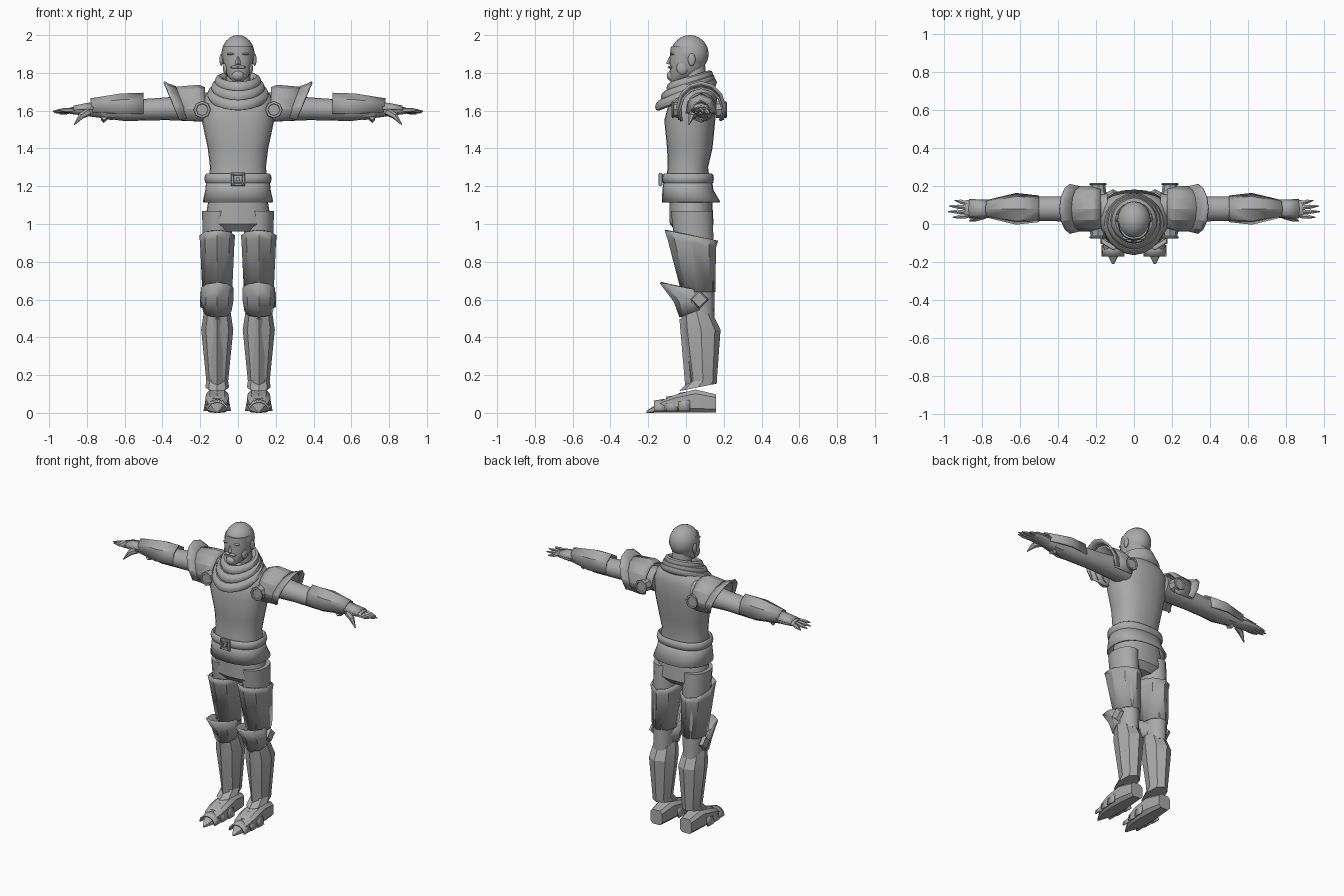
import bpy
import bmesh
from math import sin, cos, pi, radians, copysign
from mathutils import Vector

cube = bpy.data.objects.get("Cube")
if cube:
    bpy.data.objects.remove(cube, do_unlink=True)

GREY = (0.4, 0.4, 0.4, 1)
grey = bpy.data.materials.new("plain grey")
grey.use_nodes = True
grey.diffuse_color = GREY
grey.node_tree.nodes["Principled BSDF"].inputs["Base Color"].default_value = GREY

# Centre lines of the body, each leg and each arm
BODY = (0, .01)
LEG = (.11, .08)
ARM = (.08, 1.6)
SOLE = (.11, 0)
SHELL = .01
CREASED, ROUNDED = radians(22), radians(40)
ARCH = (-25, 205)


def finish(name, bm, mirror=False, shell=0, angle=ROUNDED):
    """Turn a bmesh into a shaded object, optionally thickened and mirrored."""
    bmesh.ops.remove_doubles(bm, verts=bm.verts, dist=SHELL / 100)
    bmesh.ops.recalc_face_normals(bm, faces=bm.faces)
    mesh = bpy.data.meshes.new(name)
    bm.to_mesh(mesh)
    bm.free()
    mesh.materials.append(grey)
    obj = bpy.data.objects.new(name, mesh)
    bpy.context.collection.objects.link(obj)
    bpy.ops.object.select_all(action="DESELECT")
    obj.select_set(True)
    bpy.context.view_layer.objects.active = obj
    bpy.ops.object.shade_smooth_by_angle(angle=angle)
    if shell:
        solid = obj.modifiers.new("thickness", "SOLIDIFY")
        solid.thickness = shell
        solid.offset = 0
    if mirror:
        obj.modifiers.new("mirror", "MIRROR")
    return obj


def place(axis, along, first, second):
    """Put a cross-section point into space for the given main axis."""
    if axis == "x":
        return (along, first, second)
    if axis == "y":
        return (first, along, second)
    return (first, second, along)


def loft(name, axis, centre, rings, sides=16, power=2, phase=0, arc=None,
         cap=True, **options):
    """Skin rings of (position, radius, radius, shift, slope) along an axis."""
    bm = bmesh.new()
    loops = []
    start, end = arc or (phase, phase + 360)
    count = sides + 1 if arc else sides
    for along, wide, deep, *extra in rings:
        shift, slope = (extra + [0, 0])[:2]
        loop = []
        for i in range(count):
            turn = radians(start + (end - start) * i / sides)
            first, second = (copysign(abs(v) ** (2 / power), v)
                             for v in (cos(turn), sin(turn)))
            second *= deep
            loop.append(bm.verts.new(place(
                axis, along + slope * second,
                centre[0] + wide * first, centre[1] + shift + second)))
        loops.append(loop)
    for low, high in zip(loops, loops[1:]):
        for i in range(sides):
            j = (i + 1) % count
            bm.faces.new((low[i], low[j], high[j], high[i]))
    if cap and not arc:
        bm.faces.new(loops[0])
        bm.faces.new(loops[-1])
    return finish(name, bm, **options)


def hoop(name, axis, centre, along, wide, deep, fat, tall, slope=0, **options):
    """Closed band with a rounded section."""
    turns = [2 * pi * i / 8 for i in range(9)]
    rings = [(along + tall * sin(t), wide + fat * cos(t), deep + fat * cos(t),
              0, slope) for t in turns]
    return loft(name, axis, centre, rings, cap=False, **options)


def spike(name, base, tip, thick, thin, sides=6, mirror=True):
    """Tapered rod between two points."""
    base, tip = Vector(base), Vector(tip)
    way = tip - base
    bm = bmesh.new()
    bmesh.ops.create_cone(bm, cap_ends=True, segments=sides, radius1=thick,
                          radius2=thin, depth=way.length)
    turn = way.to_track_quat("Z", "Y").to_matrix().to_4x4()
    bmesh.ops.transform(bm, matrix=turn, verts=bm.verts)
    bmesh.ops.translate(bm, vec=(base + tip) / 2, verts=bm.verts)
    return finish(name, bm, mirror)


def blob(name, centre, size, mirror=False):
    """Ellipsoid."""
    bm = bmesh.new()
    bmesh.ops.create_uvsphere(bm, u_segments=20, v_segments=12, radius=1)
    bmesh.ops.scale(bm, vec=size, verts=bm.verts)
    bmesh.ops.translate(bm, vec=centre, verts=bm.verts)
    return finish(name, bm, mirror)


# Head and neck
spike("neck", (0, .05, 1.65), (0, .04, 1.85), .07, .06, sides=16, mirror=False)
blob("skull", (0, .02, 1.9), (.088, .1, .1))
loft("face", "z", BODY, [
    (1.755, .025, .03, -.065), (1.78, .055, .07, -.03), (1.82, .073, .09, -.005),
    (1.88, .084, .097), (1.94, .08, .09)], power=2.2, sides=20)
spike("nose", (0, -.075, 1.9), (0, -.09, 1.845), .006, .016, sides=4, mirror=False)
blob("brow", (.035, -.07, 1.9), (.025, .014, .007), mirror=True)
blob("ear", (.088, .03, 1.87), (.01, .02, .033), mirror=True)
blob("moustache", (.018, -.082, 1.83), (.024, .015, .008), mirror=True)
blob("beard", (0, -.07, 1.785), (.034, .032, .03))
blob("sideburn", (.066, -.02, 1.825), (.013, .03, .034), mirror=True)

# Wrapped scarf, low at the chest and high at the nape
for k in range(3):
    size = .14 - .02 * k
    hoop("scarf_fold", "z", (0, k * SHELL), 1.685 + .035 * k, size, size,
         .024, .028, slope=.4 - .05 * k, sides=20, power=1.85)
loft("scarf_lining", "z", BODY, [
    (1.68, .14, .14, 0, .4), (1.75, .1, .1, SHELL, .3)], sides=20)

# Tunic, belt and buckle
loft("tunic_body", "z", BODY, [
    (1.2, .16, .12), (1.3, .148, .107), (1.4, .16, .12, SHELL),
    (1.55, .192, .135, SHELL), (1.66, .19, .125, .03),
    (1.71, .15, .1, .04), (1.75, .07, .07, .04)], sides=24, power=2.4)
loft("tunic_skirt", "z", BODY, [
    (1.24, .162, .122), (1.18, .168, .13), (1.115, .182, .15, .017)],
    sides=24, power=2.4, cap=False, shell=SHELL)
hoop("belt", "z", BODY, 1.24, .165, .125, .013, .028, sides=24, power=2.4)
buckle = dict(sides=4, power=20, phase=45)
hoop("buckle_frame", "y", (0, 1.236), -.135, .029, .029, .008, SHELL, **buckle)
loft("buckle_pin", "y", (0, 1.236), [(-.11, .01, .01), (-.142, .01, .01)], **buckle)

# Trousers
loft("trouser_seat", "z", BODY, [
    (1.15, .153, .112, .015), (1, .178, .116, .02), (.96, .12, .08, .02)],
    sides=24, power=2.3)
loft("trouser_leg", "z", LEG, [
    (1.07, .08, .11, -.05), (.8, .076, .1, -.03), (.5, .06, .07)], mirror=True)

# Leg armour, eight-sided with an edge at the front
plate = dict(sides=8, mirror=True, angle=CREASED)
open_plate = dict(plate, cap=False, shell=SHELL)
loft("thigh_guard", "z", LEG, [
    (.94, .09, .137, -.052, -.2), (.9, .086, .124, -.05, -.2),
    (.64, .074, .085, -.015)], **open_plate)
spike("thigh_ridge", (.15, -.045, .93), (.145, 0, .65), .018, .014, sides=4)
loft("knee_guard", "z", LEG, [
    (.665, .08, .125, -.09, -.2), (.59, .08, .09, -.05),
    (.535, .07, .07, -.04, .4)], **open_plate)
spike("knee_side_plate", (.18, .07, .6), (.2, .07, .6), .05, .04, sides=4)
loft("greave", "z", LEG, [
    (.54, .07, .078, -.025), (.44, .085, .103), (.17, .058, .073, SHELL),
    (.135, .063, .1, -.017, .2)], **plate)
spike("shin_plate", (.11, 0, .5), (.11, .025, .15), .035, .03, sides=4)

# Boots with overlapping toe plates
boot = [(.16, .045, .05), (.05, .06, .063), (-.05, .065, .05),
        (-.12, .055, .036), (-.21, .006, .005)]
loft("boot", "y", SOLE, [(y, wide, tall, tall) for y, wide, tall in boot],
     power=4, phase=22.5, **plate)
for k in range(3):
    y, wide, tall = .02 - .065 * k, .068 - .006 * k, .1 - .02 * k
    loft("toe_plate", "y", SOLE, [
        (y, wide, tall, SHELL), (y - .06, wide, tall - SHELL, SHELL)],
        sides=6, arc=(0, 180), shell=SHELL, mirror=True, angle=CREASED)

# Arms and forearm guards
loft("sleeve", "x", ARM, [
    (.14, .08, .08, .02), (.38, .066, .06, SHELL), (.6, .062, .055),
    (.79, .034, .03)], mirror=True)
arched = dict(mirror=True, shell=SHELL, angle=CREASED)
loft("forearm_guard", "x", ARM, [
    (.5, .066, .09), (.62, .08, .086), (.77, .044, .06, 0, .2)],
    sides=4, arc=(-10, 190), **arched)
loft("forearm_strap", "x", ARM, [(.66, .054, .05), (.72, .046, .044)], **plate)
spike("strap_clasp", (.71, .05, 1.565), (.71, .09, 1.55), .016, .016, sides=4)

# Shoulder armour with a flared rim and round bosses front and back
loft("shoulder_plate", "x", ARM, [
    (.175, .11, .12), (.21, .117, .132), (.32, .113, .12, 0, .2)],
    sides=8, arc=ARCH, **arched)
loft("shoulder_rim", "x", ARM, [
    (.285, .115, .115, SHELL, .4), (.32, .123, .13, SHELL, .4),
    (.335, .128, .142, SHELL, .4)], sides=8, arc=ARCH, **arched)
for y, depth in ((-.07, .05), (.21, -.05)):
    spike("shoulder_boss", (.19, y, 1.605), (.19, y + depth, 1.605), .038, .045, sides=8)
    hoop("boss_rim", "y", (.19, 1.605), y, .038, .038, .008, .006, sides=8, mirror=True)

# Gauntlets with pointed fingers
loft("hand", "x", ARM, [
    (.755, .036, .034), (.82, .047, .025), (.89, .045, .017)], mirror=True)
loft("hand_plate", "x", ARM, [(.765, .046, .042), (.87, .048, .022)],
     sides=4, arc=(10, 170), **arched)
for k, reach in enumerate((.955, .98, .975, .945)):
    root = Vector((.875, .042 + .022 * k, 1.602))
    tip = Vector((reach, .035 + .03 * k, 1.604 - .007 * k))
    knuckle = (root + tip) / 2
    spike("finger_base", root, knuckle, .013, .012)
    spike("finger_tip", knuckle, tip, .013, .003)
spike("thumb_base", (.79, .045, 1.595), (.835, .028, 1.57), .022, .016)
spike("thumb_tip", (.83, .03, 1.572), (.868, .015, 1.525), .017, .003)
